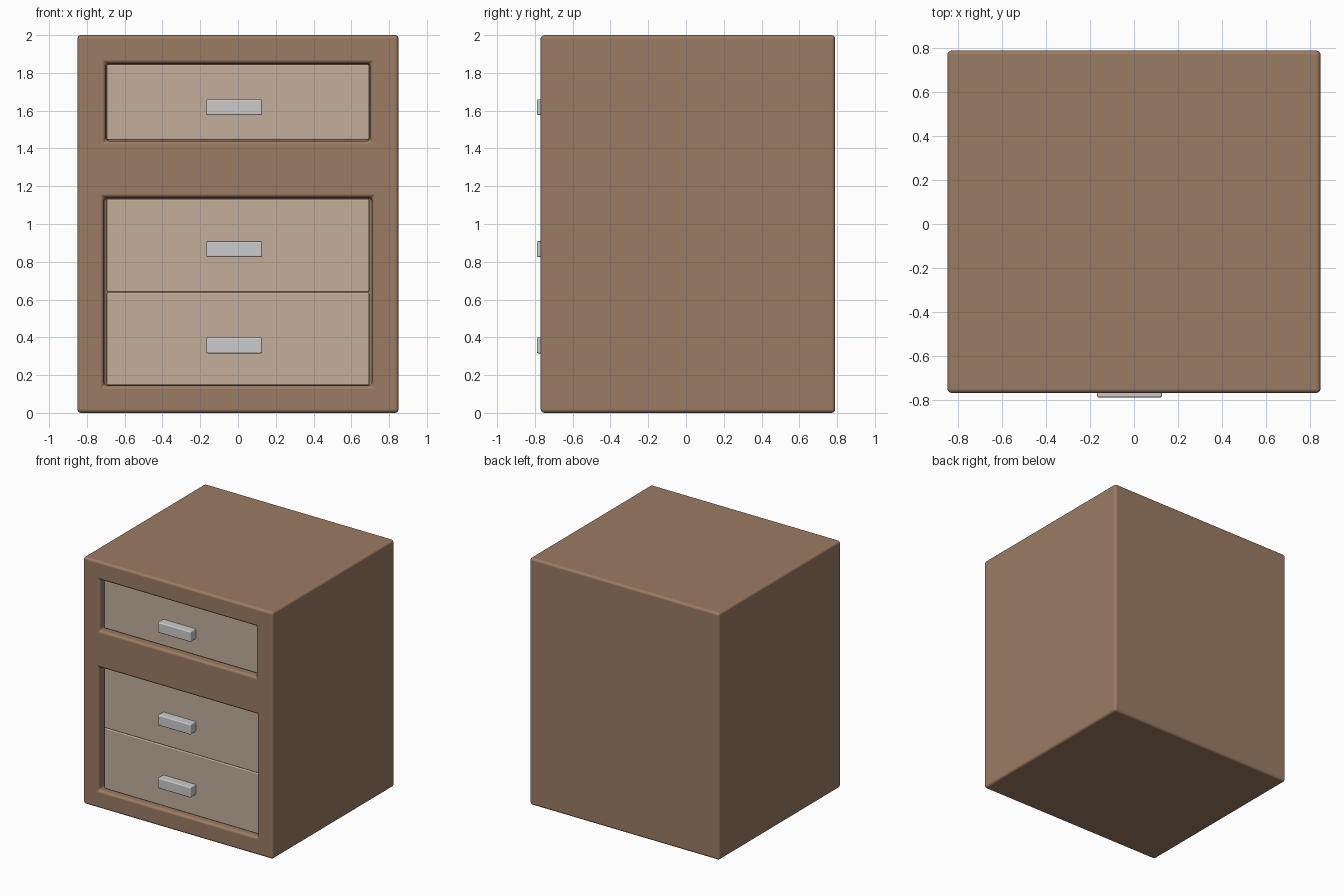
import bpy

if "Cube" in bpy.data.objects:
    bpy.data.objects.remove(bpy.data.objects["Cube"])


def material(name, rgb):
    m = bpy.data.materials.new(name)
    m.diffuse_color = (*rgb, 1)
    m.use_nodes = True
    m.node_tree.nodes["Principled BSDF"].inputs["Base Color"].default_value = m.diffuse_color
    return m


def box(name, x, y, z, mat=None):
    """Box from (min, max) pairs along each axis."""
    bpy.ops.mesh.primitive_cube_add(size=1, location=[sum(p) / 2 for p in (x, y, z)])
    ob = bpy.context.object
    ob.name = name
    ob.scale = [p[1] - p[0] for p in (x, y, z)]
    bpy.ops.object.transform_apply(location=False, rotation=False, scale=True)
    if mat:
        ob.data.materials.append(mat)
    return ob


def soften(ob, width, segments=3):
    bpy.context.view_layer.objects.active = ob
    bpy.ops.object.select_all(action='DESELECT')
    ob.select_set(True)
    bpy.ops.object.shade_smooth()
    mod = ob.modifiers.new("Bevel", 'BEVEL')
    mod.width, mod.segments = width, segments
    mod.limit_method = 'ANGLE'
    mod.harden_normals = True


wood = material("wood", (0.33, 0.20, 0.125))
pale_wood = material("pale_wood", (0.55, 0.43, 0.33))

# Cabinet body with two front openings
body = box("cabinet_body", (-0.85, 0.85), (-0.77, 0.79), (0, 2), wood)
openings = [("upper_opening", 0.70, (1.44, 1.85)), ("lower_opening", 0.71, (0.145, 1.14))]
for name, hw, z in openings:
    cutter = box(name, (-hw, hw), (-1.0, 0.6), z)
    cutter.hide_render = True
    cutter.hide_viewport = True
    mod = body.modifiers.new(name, 'BOOLEAN')
    mod.operation, mod.solver, mod.object = 'DIFFERENCE', 'EXACT', cutter
soften(body, 0.02)

# Drawers, slightly recessed, each with a block handle
drawers = [("top", (1.445, 1.845), 1.618),
           ("middle", (0.639, 1.132), 0.867),
           ("bottom", (0.146, 0.637), 0.357)]
for name, z, hz in drawers:
    drawer = box(name + "_drawer", (-0.695, 0.695), (-0.722, 0.58), z, pale_wood)
    soften(drawer, 0.008)
    handle = box(name + "_handle", (-0.168, 0.128), (-0.79, -0.715), (hz - 0.042, hz + 0.042))
    soften(handle, 0.008)
